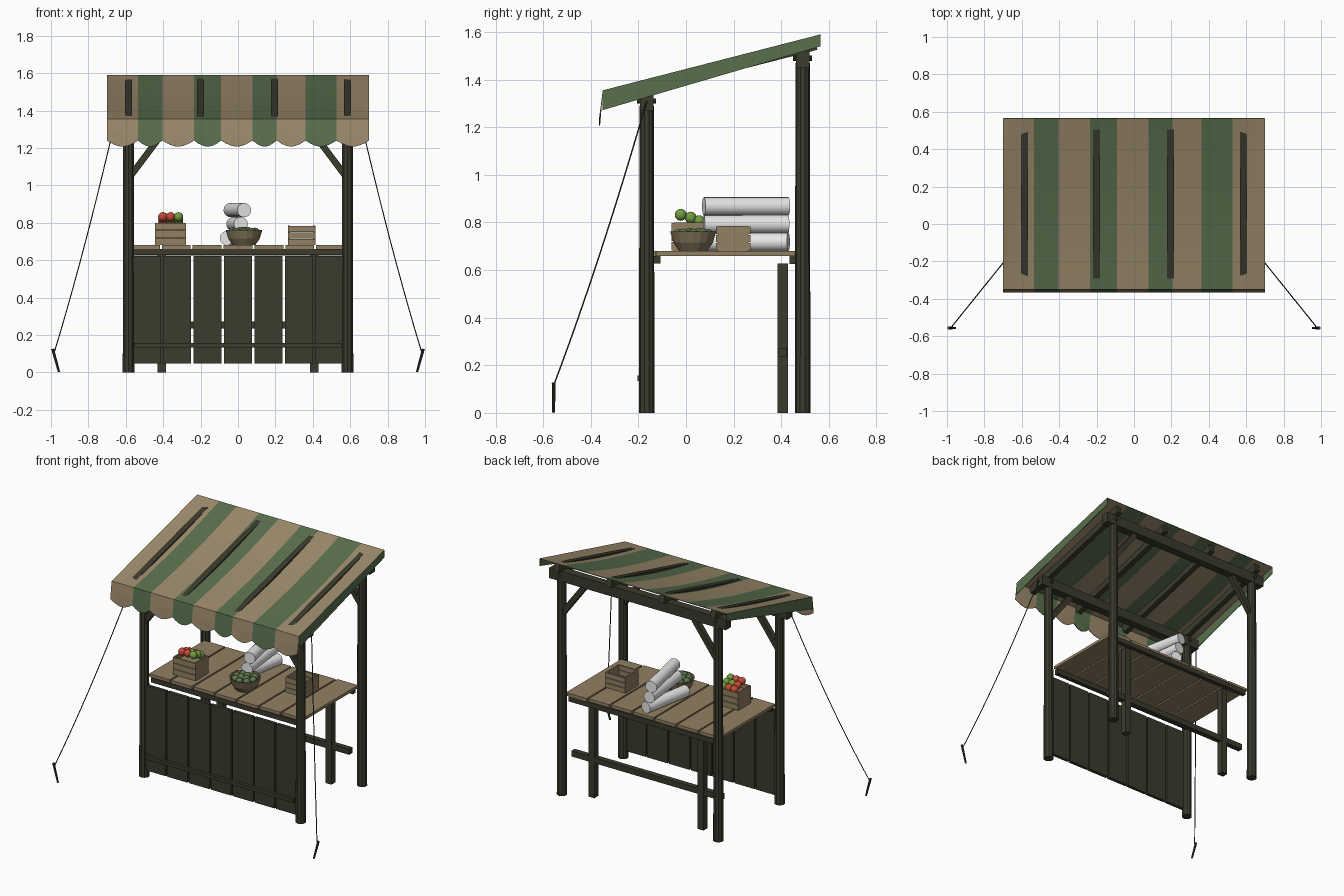
import bpy, bmesh, math, random
from mathutils import Vector, Matrix

if "Cube" in bpy.data.objects:
    bpy.data.objects.remove(bpy.data.objects["Cube"])
random.seed(4)

def mat(name, r, g, b):
    m = bpy.data.materials.new(name)
    m.diffuse_color = (r, g, b, 1)
    m.use_nodes = True
    m.node_tree.nodes["Principled BSDF"].inputs["Base Color"].default_value = m.diffuse_color
    return m

DARK = mat("dark_wood", .045, .043, .027)
PLANK = mat("counter_wood", .29, .215, .125)
TAN = mat("tan_cloth", .33, .255, .15)
GREEN = mat("green_cloth", .10, .16, .075)
WHITE = mat("white_cloth", .8, .8, .8)
RED = mat("red_fruit", .55, .07, .035)
LIME = mat("green_fruit", .17, .34, .05)
DULL = mat("dull_green_fruit", .11, .18, .07)
BOWL = mat("bowl_wood", .23, .175, .10)

def finish(name, bm, mats, smooth=False):
    me = bpy.data.meshes.new(name)
    bm.to_mesh(me)
    bm.free()
    for m in mats:
        me.materials.append(m)
    for p in me.polygons:
        p.use_smooth = smooth and len(p.vertices) <= 4
    ob = bpy.data.objects.new(name, me)
    bpy.context.collection.objects.link(ob)
    return ob

def box(name, x, y, z, m):
    """Box from (min, max) pairs."""
    bm = bmesh.new()
    c = Vector((sum(x) / 2, sum(y) / 2, sum(z) / 2))
    bmesh.ops.create_cube(bm, size=1, matrix=Matrix.Translation(c) @
                          Matrix.Diagonal((x[1]-x[0], y[1]-y[0], z[1]-z[0], 1)))
    return finish(name, bm, [m])

def bar(name, p, q, w, h, m):
    """Square bar between two points."""
    p, q = Vector(p), Vector(q)
    d = q - p
    bm = bmesh.new()
    bmesh.ops.create_cube(bm, size=1, matrix=Matrix.Translation((p + q) / 2) @
                          d.to_track_quat('Y', 'Z').to_matrix().to_4x4() @
                          Matrix.Diagonal((w, d.length, h, 1)))
    return finish(name, bm, [m])

def rod(name, p, q, r1, r2, m, sides=10, smooth=False):
    """Round rod between two points."""
    p, q = Vector(p), Vector(q)
    d = q - p
    bm = bmesh.new()
    bmesh.ops.create_cone(bm, cap_ends=True, segments=sides, radius1=r1, radius2=r2, depth=d.length,
                          matrix=Matrix.Translation((p + q) / 2) @ d.to_track_quat('Z', 'Y').to_matrix().to_4x4())
    return finish(name, bm, [m], smooth)

def ball(name, c, r, m):
    bm = bmesh.new()
    bmesh.ops.create_uvsphere(bm, u_segments=12, v_segments=8, radius=r, matrix=Matrix.Translation(c))
    return finish(name, bm, [m], True)

# Frame: posts, braces, pegs, ropes and stakes on both sides
for s in (-1, 1):
    for nm, y, top in (("front", -.165, 1.29), ("back", .49, 1.47)):
        rod(nm + "_post", (s*.585, y, 0), (s*.585, y, top), .033, .03, DARK)
        bar(nm + "_brace", (s*.575, y, top - .24), (s*.41, y, top - .02), .035, .035, DARK)
        rod(nm + "_peg", (s*.585, y - .04, top + .02), (s*.585, y + .04, top + .02), .011, .011, DARK, 8)
    a, b = Vector((s*.665, -.165, 1.31)), Vector((s*.98, -.556, .115))
    cu = bpy.data.curves.new("guy_rope", 'CURVE')
    cu.dimensions = '3D'
    cu.bevel_depth = .003
    cu.bevel_resolution = 1
    sp = cu.splines.new('POLY')
    sp.points.add(12)
    for i, pt in enumerate(sp.points):
        t = i / 12
        c = a.lerp(b, t)
        pt.co = (c.x, c.y, c.z - .16 * t * (1 - t), 1)
    cu.materials.append(DARK)
    bpy.context.collection.objects.link(bpy.data.objects.new("guy_rope", cu))
    rod("stake", (s*.957, -.556, .002), (s*.991, -.556, .126), .006, .008, DARK, 8)

box("front_beam", (-.66, .66), (-.193, -.137), (1.27, 1.335), DARK)
box("back_beam", (-.66, .66), (.462, .518), (1.45, 1.52), DARK)

# Canopy cloth: striped sagging top, scalloped valance, side flaps
Y0, Y1, Z0, Z1 = -.35, .565, 1.355, 1.59
edges = [-.7, -.535, -.405, -.235, -.09, .078, .207, .36, .527, .7]
N, M = 6, 10
cols = [(edges[i] + (edges[i+1] - edges[i]) * k / N, k / N, i) for i in range(9) for k in range(N)]
cols.append((.7, 0, 8))

def top(x, v):
    sag = .018 * math.sin(math.pi * v) * (1 - abs(x / .7) ** 8)
    return (x, Y0 + (Y1 - Y0) * v, Z0 + (Z1 - Z0) * v - sag)

bm = bmesh.new()
grid = []
for x, u, i in cols:
    low = 1.24 - .033 * math.sin(math.pi * u)
    col = [bm.verts.new((x, Y0 - .015, low)), bm.verts.new((x, Y0 - .008, 1.29))]
    grid.append(col + [bm.verts.new(top(x, j / M)) for j in range(M + 1)])
for c in range(len(cols) - 1):
    for j in range(M + 2):
        f = bm.faces.new((grid[c][j], grid[c+1][j], grid[c+1][j+1], grid[c][j+1]))
        f.material_index = cols[c][2] % 2
for col, flip in ((grid[0], False), (grid[-1], True)):
    drop = [bm.verts.new(v.co - Vector((0, 0, .083 - .033 * j / M))) for j, v in enumerate(col[2:])]
    for j in range(M):
        q = [col[j+2], col[j+3], drop[j+1], drop[j]]
        f = bm.faces.new(q[::-1] if flip else q)
        f.material_index = 1
canopy = finish("canopy_cloth", bm, [TAN, GREEN])
sol = canopy.modifiers.new("thickness", 'SOLIDIFY')
sol.thickness = .004
sol.offset = -1

# Rafters, whose tops show through the sagging cloth
k = (Z1 - Z0) / (Y1 - Y0)
for x in (-.585, -.2, .195, .585):
    ends = [(x, y, Z0 + k * (y - Y0) - .0325) for y in (-.33, .545)]
    bar("rafter", *ends, .036, .056, DARK)

# Counter: planks, bearers, rear legs and stretcher
for i in range(7):
    x = -.495 + i * .165
    y = random.uniform(-.006, .006)
    box("counter_plank", (x - .077, x + .077), (-.13 + y, .46 + y), (.66, .68), PLANK)
box("counter_front_bearer", (-.555, .555), (-.138, -.108), (.628, .66), DARK)
box("counter_back_bearer", (-.555, .555), (.435, .465), (.625, .66), DARK)
for s in (-1, 1):
    box("counter_leg", (s*.408 - .022, s*.408 + .022), (.384, .428), (0, .628), DARK)
box("leg_stretcher", (-.56, .56), (.388, .424), (.235, .273), DARK)

# Front panel boards and rail
for i in range(7):
    x = -.489 + i * .163
    box("front_board", (x - .076, x + .076), (-.182, -.16), (.048, .622), DARK)
box("front_rail", (-.555, .555), (-.203, -.182), (.134, .158), DARK)

# Slatted crates
def crate(x0, x1, y0, y1, h):
    z, t = .68, .01
    box("crate_floor", (x0, x1), (y0 + t, y1 - t), (z, z + t), PLANK)
    for a in (x0, x1 - t):
        box("crate_end", (a, a + t), (y0 + t, y1 - t), (z, z + h), PLANK)
    p = h / 3
    for a in (y0, y1 - t):
        for i in range(3):
            box("crate_slat", (x0, x1), (a, a + t), (z + i*p + .002, z + (i+1)*p - .002), PLANK)

crate(-.445, -.277, -.06, .08, .12)
crate(.267, .415, .125, .27, .105)

# Fruit heaped in the left crate
box("crate_filling", (-.434, -.288), (-.049, .069), (.69, .77), PLANK)
for i, x in enumerate((-.402, -.36, -.318)):
    for j, y in enumerate((-.022, .02, .055)):
        m = RED if i == 0 or (i == 1 and j != 1) else LIME
        ball("apple", (x, y, (.832, .82, .805)[j]), .025, m)

# Turned bowl with small fruit
prof = [(0, .68), (.06, .68), (.084, .715), (.098, .762), (.09, .762), (.076, .72), (0, .695)]
bm = bmesh.new()
S = 18
rings = [[bm.verts.new((.032 + r * math.cos(a * math.tau / S), .03 + r * math.sin(a * math.tau / S), z))
          for a in range(S)] for r, z in prof[1:-1]]
for r0, r1 in zip(rings, rings[1:]):
    for a in range(S):
        b = (a + 1) % S
        bm.faces.new((r0[a], r0[b], r1[b], r1[a]))
bm.faces.new(rings[0][::-1])
bm.faces.new(rings[-1])
finish("bowl", bm, [BOWL])
for i in range(8):
    a = i * math.tau / 8
    ball("bowl_fruit", (.032 + .06 * math.cos(a), .03 + .06 * math.sin(a), .75), .024, DULL)
for dx, dy in ((0, .022), (.02, -.014), (-.02, -.014)):
    ball("bowl_fruit", (.032 + dx, .03 + dy, .754), .024, DULL)

# Stacked rolls of white cloth
for xa, ya, xb, z in ((-.06, .09, .0, .718), (.015, .075, -.025, .793), (.033, .075, -.04, .868)):
    rod("cloth_roll", (xa, ya, z), (xb, .43, z), .038, .038, WHITE, 20, True)
